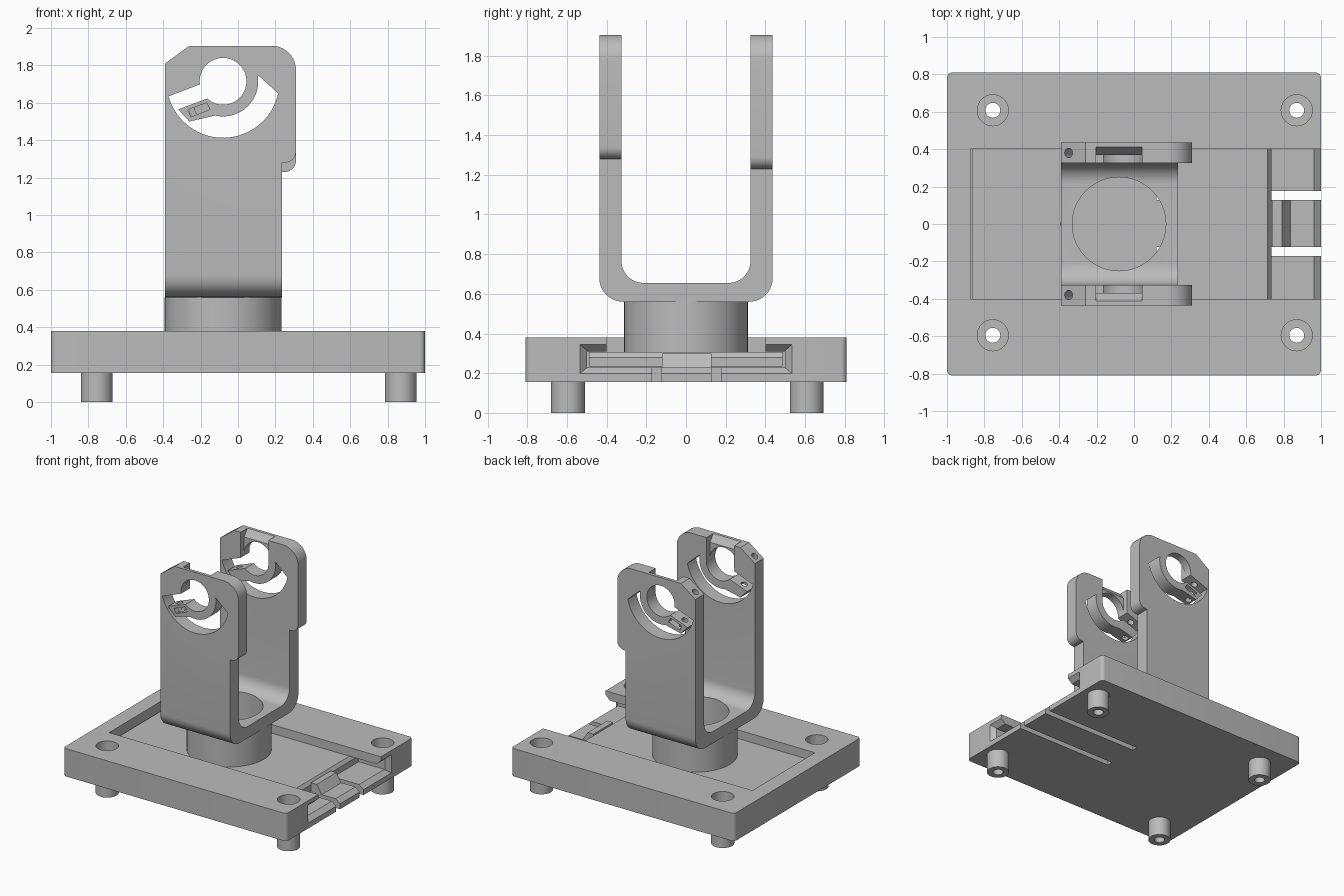
import bpy, bmesh, math
from mathutils import Vector

if "Cube" in bpy.data.objects:
    bpy.data.objects.remove(bpy.data.objects["Cube"], do_unlink=True)

gray = bpy.data.materials.new("plain_gray")
gray.use_nodes = True
gray.diffuse_color = (0.5, 0.5, 0.5, 1)
gray.node_tree.nodes["Principled BSDF"].inputs["Base Color"].default_value = (0.5, 0.5, 0.5, 1)


def finish_mesh(name, bm):
    bmesh.ops.recalc_face_normals(bm, faces=bm.faces)
    mesh = bpy.data.meshes.new(name)
    bm.to_mesh(mesh)
    bm.free()
    mesh.materials.append(gray)
    obj = bpy.data.objects.new(name, mesh)
    bpy.context.collection.objects.link(obj)
    return obj


def place(axis, p, t):
    return {"x": (t, p[0], p[1]), "y": (p[0], t, p[1]), "z": (p[0], p[1], t)}[axis]


def loft(name, axis, pts_lo, lo, pts_hi, hi):
    """Solid between two matching outlines placed along an axis."""
    bm = bmesh.new()
    a = [bm.verts.new(place(axis, p, lo)) for p in pts_lo]
    b = [bm.verts.new(place(axis, p, hi)) for p in pts_hi]
    bm.faces.new(a)
    bm.faces.new(b[::-1])
    for i in range(len(a)):
        j = (i + 1) % len(a)
        bm.faces.new((a[i], a[j], b[j], b[i]))
    return finish_mesh(name, bm)


def prism(name, axis, pts, lo, hi):
    return loft(name, axis, pts, lo, pts, hi)


def rect(x0, x1, y0, y1):
    return [(x0, y0), (x1, y0), (x1, y1), (x0, y1)]


def arc(c, r, start, end, n=10):
    steps = [math.radians(start + (end - start) * i / n) for i in range(n + 1)]
    return [(c[0] + r * math.cos(t), c[1] + r * math.sin(t)) for t in steps]


def disc(c, r, n=64):
    return arc(c, r, 0, 360, n)[:-1]


def rounded(x0, x1, y0, y1, r):
    return (arc((x1 - r, y1 - r), r, 0, 90, 6) + arc((x0 + r, y1 - r), r, 90, 180, 6)
            + arc((x0 + r, y0 + r), r, 180, 270, 6) + arc((x1 - r, y0 + r), r, 270, 360, 6))


def boolean(obj, tool, mode="DIFFERENCE"):
    mod = obj.modifiers.new("shape", "BOOLEAN")
    mod.operation, mod.solver, mod.object = mode, "EXACT", tool
    bpy.context.view_layer.objects.active = obj
    bpy.ops.object.modifier_apply(modifier=mod.name)
    bpy.data.objects.remove(tool, do_unlink=True)


def cut(obj, axis, pts, lo, hi):
    boolean(obj, prism("cutter", axis, pts, lo, hi))


# Base block with the undercut slide channel and its flared mouth
base = prism("base", "z", rounded(-1, 1, -0.81, 0.81, 0.03), 0.155, 0.38)
cut(base, "x", [(-0.5, 0.23), (0.5, 0.23), (0.5, 0.31), (0.4, 0.31), (0.4, 0.5),
                (-0.4, 0.5), (-0.4, 0.31), (-0.5, 0.31)], -0.875, 1.1)
boolean(base, loft("cutter", "x", rect(-0.49, 0.49, 0.235, 0.305), 0.955,
                   rect(-0.545, 0.545, 0.19, 0.355), 1.01))

# Slits that free the spring latch
for y in (-0.147, 0.153):
    cut(base, "z", rect(0.12, 1.1, y - 0.024, y + 0.024), 0.1, 0.3)

# Feet and screw holes with counterbores
for x in (-0.755, 0.87):
    for y in (-0.595, 0.608):
        cut(base, "z", disc((x, y), 0.083, 40), 0.2, 0.5)
        cut(base, "z", disc((x, y), 0.04, 32), 0.1, 0.3)
        foot = prism("foot", "z", disc((x, y), 0.085, 40), 0, 0.155)
        cut(foot, "z", disc((x, y), 0.04, 32), -0.1, 0.3)

# Spring latch hook at the channel mouth
prism("latch", "y", [(0.74, 0.156), (1, 0.156), (1, 0.185), (0.93, 0.205), (0.87, 0.215),
                     (0.84, 0.225), (0.79, 0.3), (0.74, 0.3)], -0.122, 0.128)

# Sliding plate and hollow pedestal
bore = disc((-0.08, 0), 0.25, 96)
plate = prism("slide_plate", "y", [(-0.867, 0.233), (0.735, 0.233), (0.735, 0.28),
                                   (0.715, 0.307), (-0.867, 0.307)], -0.49, 0.49)
cut(plate, "z", bore, 0.1, 0.5)
pedestal = prism("pedestal", "z", disc((-0.08, 0), 0.312, 96), 0.307, 0.56)
cut(pedestal, "z", bore, 0.2, 0.7)

# U-shaped bracket
W, T, B, F, TOP = 0.437, 0.325, 0.56, 0.655, 1.905
outer = [(-W, TOP)] + arc((-W + 0.12, B + 0.12), 0.12, 180, 270) \
    + arc((W - 0.12, B + 0.12), 0.12, 270, 360) + [(W, TOP)]
inner = [(T, TOP)] + arc((T - 0.11, F + 0.11), 0.11, 0, -90) \
    + arc((-T + 0.11, F + 0.11), 0.11, -90, -180) + [(-T, TOP)]
bracket = prism("bracket", "x", outer + inner, -0.39, 0.31)
cut(bracket, "z", bore, 0.4, 0.8)

# Chamfered and rounded top corners, ears of unequal length
cut(bracket, "y", [(-0.39, 1.81), (-0.26, TOP), (-0.26, 2), (-0.5, 2), (-0.5, 1.81)], -1, 1)
cut(bracket, "y", arc((0.18, TOP - 0.13), 0.13, 0, 90) + [(0.18, 2), (0.4, 2), (0.4, TOP - 0.13)], -1, 1)
for bottom, lo, hi in ((1.28, -0.6, 0.01), (1.23, -0.01, 0.6)):
    cut(bracket, "y", [(0.235, 0.4), (0.4, 0.4), (0.4, bottom + 0.06)]
        + arc((0.25, bottom + 0.06), 0.06, 0, -90) + [(0.235, bottom)], lo, hi)

# Clamp rings: bore, curved slot and split lug through both arms
C = (-0.08, 1.715)
cut(bracket, "y", disc(C, 0.125), -1, 1)
slot = arc(C, 0.302, 195.4, 347.6, 36) + arc(C, 0.188, 370.7, 257, 28) \
    + [(-0.26, 1.5), (-0.32, 1.565), (-0.163, 1.623), (-0.12, 1.66), (-0.2, 1.7)]
cut(bracket, "y", slot, -1, 1)

for s in (-1, 1):
    # Drop-in groove on the inner side, with a sloped lead-in
    groove = [(s * 0.3, C[1]), (s * 0.37, C[1]), (s * 0.37, 1.85), (s * 0.412, TOP),
              (s * 0.412, 2), (s * 0.3, 2)]
    cut(bracket, "x", groove, C[0] - 0.124, C[0] + 0.124)
    # Nut pocket in the lug
    pocket = [(-0.268, 1.562), (-0.168, 1.6), (-0.15, 1.565), (-0.25, 1.525)]
    cut(bracket, "y", pocket, *sorted((s * 0.5, s * 0.36)))
    # Slanted clamp screw hole
    d = Vector((0.35, 0, -0.94)).normalized()
    bm = bmesh.new()
    bmesh.ops.create_cone(bm, cap_ends=True, segments=24, radius1=0.025, radius2=0.025, depth=0.46)
    bmesh.ops.rotate(bm, verts=bm.verts, matrix=d.to_track_quat("Z", "Y").to_matrix())
    bmesh.ops.translate(bm, verts=bm.verts, vec=Vector((-0.35, s * 0.38, 1.84)) + d * 0.14)
    boolean(bracket, finish_mesh("cutter", bm))

# Smooth curved walls, keep edges sharp
for obj in bpy.context.scene.objects:
    obj.select_set(obj.type == "MESH")
bpy.context.view_layer.objects.active = bracket
bpy.ops.object.shade_smooth_by_angle(angle=math.radians(30))
